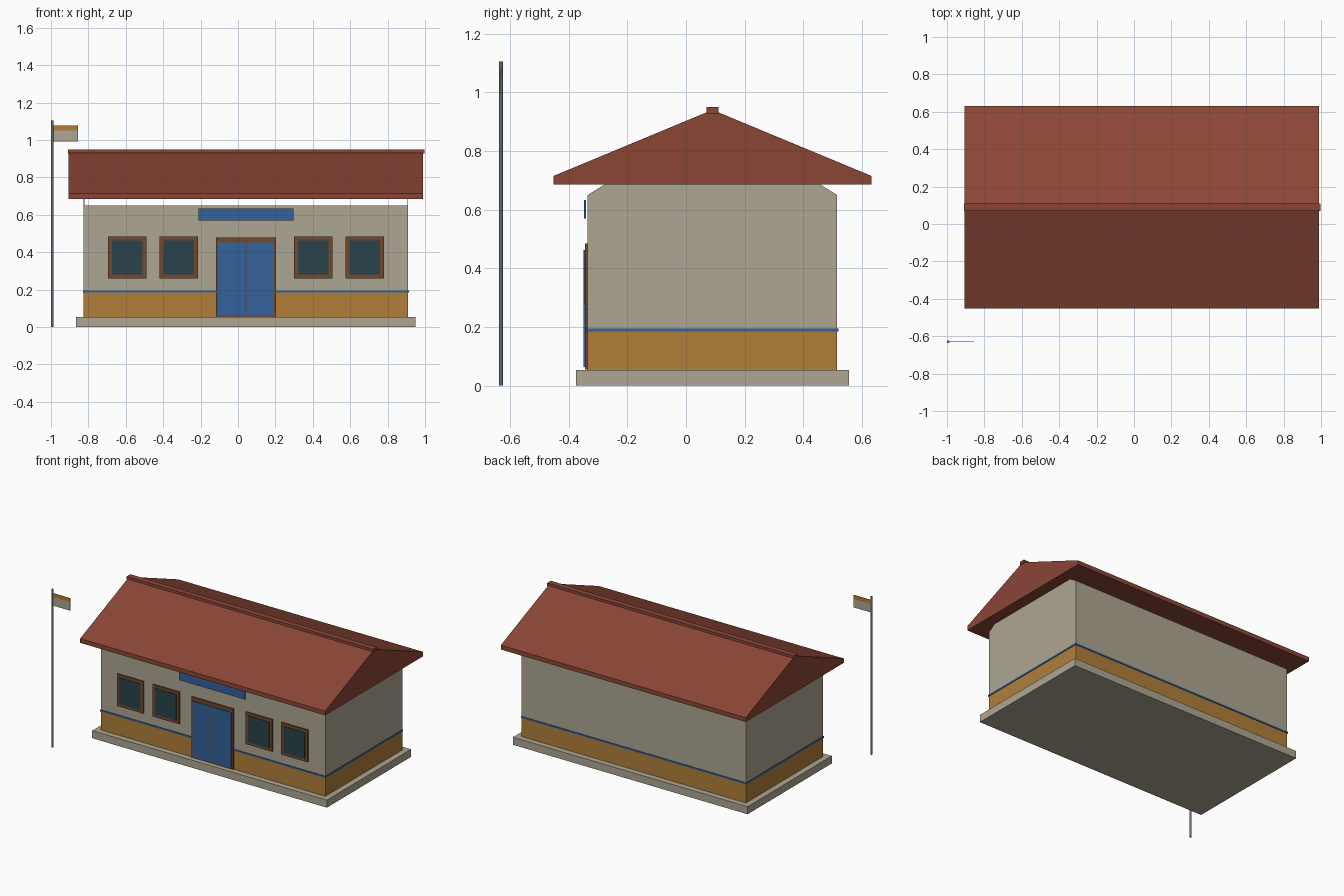
import bpy, bmesh, math

if "Cube" in bpy.data.objects:
    bpy.data.objects.remove(bpy.data.objects["Cube"])

CX, CY = 0.0425, 0.09   # centre of the building


def material(name, rgb):
    m = bpy.data.materials.new(name)
    lin = [((c / 255 + 0.055) / 1.055) ** 2.4 for c in rgb]
    m.diffuse_color = (*lin, 1)
    m.use_nodes = True
    m.node_tree.nodes["Principled BSDF"].inputs["Base Color"].default_value = m.diffuse_color
    return m


PLASTER = material("warm grey plaster", (174, 166, 146))
OCHRE = material("ochre", (176, 127, 58))
BLUE = material("blue", (50, 98, 155))
ROOF = material("red brown roof", (139, 70, 54))
WOOD = material("brown wood", (115, 72, 47))
GLASS = material("dark glass", (40, 68, 75))
METAL = material("grey metal", (100, 108, 116))


def finish(name, bm, mat):
    bmesh.ops.recalc_face_normals(bm, faces=bm.faces)
    me = bpy.data.meshes.new(name)
    bm.to_mesh(me)
    bm.free()
    me.materials.append(mat)
    ob = bpy.data.objects.new(name, me)
    bpy.context.collection.objects.link(ob)
    return ob


def box(name, x0, x1, y0, y1, z0, z1, mat):
    bm = bmesh.new()
    bmesh.ops.create_cube(bm, size=1)
    for v in bm.verts:
        v.co = (x1 if v.co.x > 0 else x0, y1 if v.co.y > 0 else y0, z1 if v.co.z > 0 else z0)
    return finish(name, bm, mat)


def prism(name, profile, x0, x1, mat):
    # extrude a (y, z) profile along x
    bm = bmesh.new()
    f = bm.faces.new([bm.verts.new((x0, y, z)) for y, z in profile])
    r = bmesh.ops.extrude_face_region(bm, geom=[f])
    for v in r["geom"]:
        if isinstance(v, bmesh.types.BMVert):
            v.co.x = x1
    return finish(name, bm, mat)


# Plinth and walls with ochre lower part
box("plinth", -0.865, 0.95, -0.375, 0.555, 0, 0.053, PLASTER)
X0, X1, Y0, Y1 = -0.825, 0.91, -0.335, 0.515
box("lower_wall", X0, X1, Y0, Y1, 0.053, 0.187, OCHRE)
box("upper_wall", X0, X1, Y0, Y1, 0.187, 0.65, PLASTER)

# Blue stripe around the walls, interrupted at the door
S = 0.004
box("stripe_back", X0 - S, X1 + S, Y1, Y1 + S, 0.184, 0.195, BLUE)
box("stripe_left", X0 - S, X0, Y0 - S, Y1, 0.184, 0.195, BLUE)
box("stripe_right", X1, X1 + S, Y0 - S, Y1, 0.184, 0.195, BLUE)
box("stripe_front_left", X0, CX - 0.16, Y0 - S, Y0, 0.184, 0.195, BLUE)
box("stripe_front_right", CX + 0.16, X1, Y0 - S, Y0, 0.184, 0.195, BLUE)

# Thin gable plates under the roof
gable = [(Y0, 0.65), (Y1, 0.65), (CY, 0.915)]
prism("gable_left", gable, X0, X0 + 0.004, PLASTER)
prism("gable_right", gable, X1 - 0.004, X1, PLASTER)

# Roof and ridge cap
prism("roof", [(-0.451, 0.685), (-0.451, 0.715), (CY, 0.94),
               (0.632, 0.715), (0.632, 0.685)], -0.905, 0.99, ROOF)
box("ridge_cap", -0.91, 0.996, CY - 0.02, CY + 0.02, 0.928, 0.949, ROOF)

# Double door
box("door_frame", CX - 0.16, CX + 0.16, -0.345, Y0, 0.055, 0.478, WOOD)
for side, s in (("left", -1), ("right", 1)):
    a, b = sorted((CX + s * 0.004, CX + s * 0.149))
    box("door_leaf_" + side, a, b, -0.35, -0.345, 0.064, 0.452, BLUE)

# Windows, mirrored about the door
for i, d in enumerate((-0.635, -0.3595, 0.3595, 0.635)):
    c = CX + d
    box(f"window_frame_{i + 1}", c - 0.102, c + 0.102, -0.345, Y0, 0.26, 0.484, WOOD)
    box(f"window_glass_{i + 1}", c - 0.082, c + 0.082, -0.349, -0.345, 0.28, 0.463, GLASS)

# Sign board
box("sign_board", CX - 0.254, CX + 0.254, -0.347, -0.34, 0.57, 0.633, BLUE)

# Flagpole and flag
bm = bmesh.new()
bmesh.ops.create_cone(bm, cap_ends=True, segments=12, radius1=0.007, radius2=0.007, depth=1.105)
bmesh.ops.translate(bm, verts=bm.verts, vec=(-0.993, -0.63, 0.5525))
finish("flagpole", bm, METAL)
box("flag_upper", -0.987, -0.856, -0.632, -0.628, 1.05, 1.078, OCHRE)
box("flag_lower", -0.987, -0.856, -0.632, -0.628, 0.992, 1.05, PLASTER)
